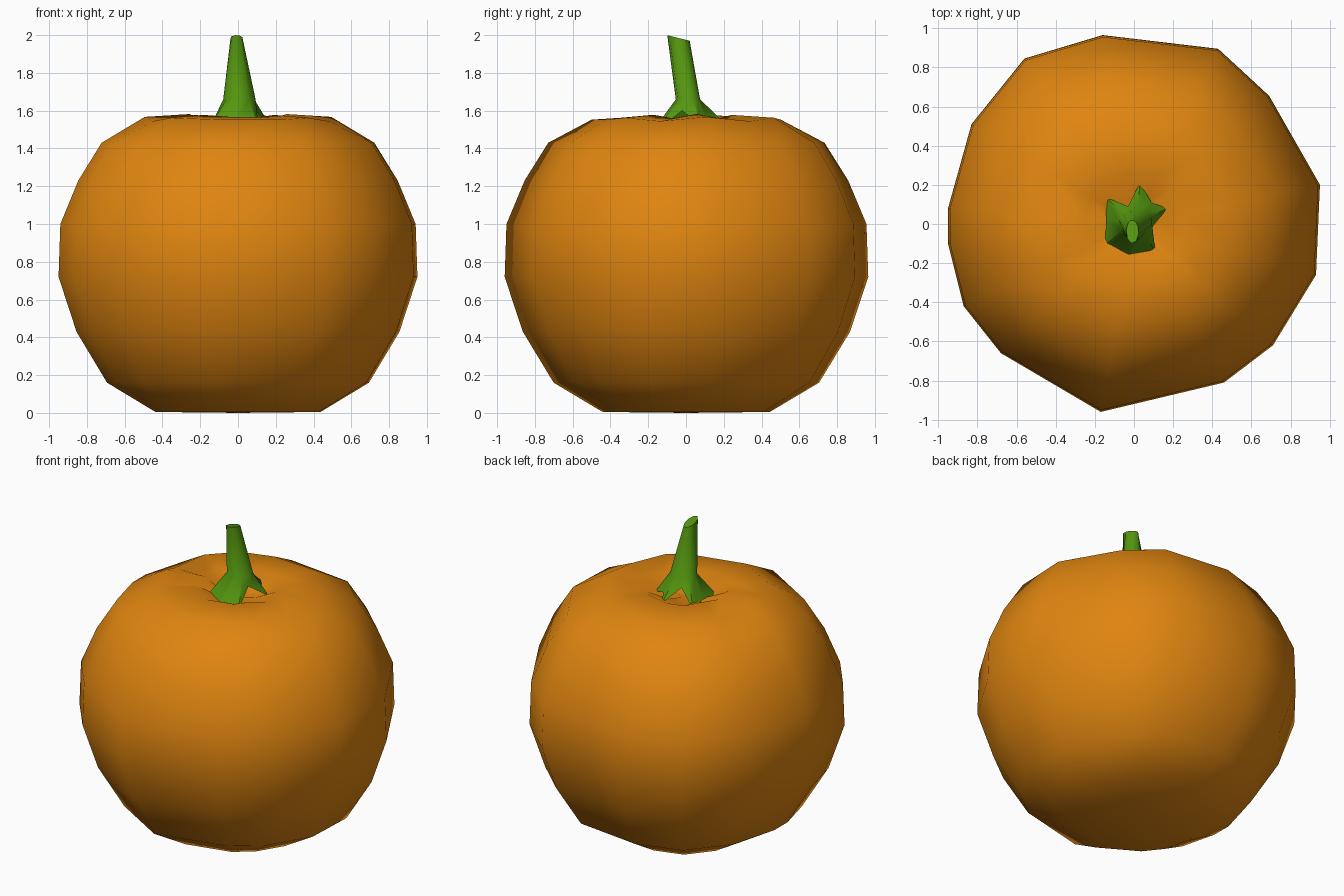
import bpy, bmesh, math

if "Cube" in bpy.data.objects:
    bpy.data.objects.remove(bpy.data.objects["Cube"])


def material(name, rgb):
    m = bpy.data.materials.new(name)
    m.diffuse_color = (*rgb, 1)
    m.use_nodes = True
    m.node_tree.nodes["Principled BSDF"].inputs["Base Color"].default_value = m.diffuse_color
    return m


def loft(name, rings, bottom, top, mat):
    """Skin a stack of equal-length rings, closing both ends with fans."""
    bm = bmesh.new()
    loops = [[bm.verts.new(p) for p in ring] for ring in rings]
    n = len(loops[0])
    for a, b in zip(loops, loops[1:]):
        for i in range(n):
            j = (i + 1) % n
            bm.faces.new((a[i], a[j], b[j], b[i]))
    for tip, loop in ((bottom, loops[0]), (top, loops[-1])):
        if tip:
            v = bm.verts.new(tip)
            for i in range(n):
                bm.faces.new((loop[i], loop[(i + 1) % n], v))
    bmesh.ops.recalc_face_normals(bm, faces=bm.faces)
    me = bpy.data.meshes.new(name)
    bm.to_mesh(me)
    bm.free()
    me.materials.append(mat)
    ob = bpy.data.objects.new(name, me)
    bpy.context.collection.objects.link(ob)
    return ob


def smooth(ob, angle):
    bpy.ops.object.select_all(action='DESELECT')
    ob.select_set(True)
    bpy.context.view_layer.objects.active = ob
    bpy.ops.object.shade_smooth_by_angle(angle=math.radians(angle))


orange = material("pumpkin orange", (0.74, 0.235, 0.005))
green = material("stem green", (0.09, 0.31, 0.005))

# Pumpkin body: uneven plan outline scaled through a squat profile
outline = [(0.95, 0.2), (0.69, 0.655), (0.43, 0.895), (-0.16, 0.965),
           (-0.56, 0.845), (-0.83, 0.51), (-0.95, 0.08), (-0.95, -0.1),
           (-0.87, -0.42), (-0.68, -0.66), (-0.17, -0.96), (0.46, -0.81),
           (0.71, -0.62), (0.93, -0.26)]
profile = [(0.46, 0.005), (0.73, 0.16), (0.9, 0.43), (1.0, 0.72), (0.99, 1.0),
           (0.89, 1.23), (0.76, 1.43), (0.52, 1.555), (0.27, 1.57), (0.12, 1.505)]
rings = []
for s, z in profile:
    ring = []
    for i, (x, y) in enumerate(outline):
        wave = 0.012 * math.cos(i * math.pi * 6 / 7) if 1.5 < z < 1.6 else 0
        ring.append((x * s, y * s, z + wave))
    rings.append(ring)
body = loft("pumpkin_body", rings, (0, 0, 0), (0, 0, 1.5), orange)
smooth(body, 60)

# Stem: five splayed root points rising into a thin, forward-leaning stalk
base = [(0.17, 0.08, 1.52), (0.09, 0.11, 1.55), (0.03, 0.21, 1.53), (-0.03, 0.09, 1.6),
        (-0.15, 0.14, 1.51), (-0.14, 0.02, 1.53), (-0.15, -0.11, 1.51),
        (-0.03, -0.17, 1.5), (0.11, -0.15, 1.5), (0.09, -0.02, 1.6)]
angles = [math.atan2(y, x) for x, y, z in base]


def oval(cx, cy, rx, ry, z, tilt=0):
    return [(cx + rx * math.cos(a), cy + ry * math.sin(a), z - tilt * math.sin(a))
            for a in angles]


stem = loft("stem", [base, oval(0.008, 0.01, 0.087, 0.065, 1.66),
                     oval(-0.008, -0.04, 0.032, 0.06, 1.985, 0.015)],
            None, (-0.008, -0.04, 1.985), green)
smooth(stem, 50)
